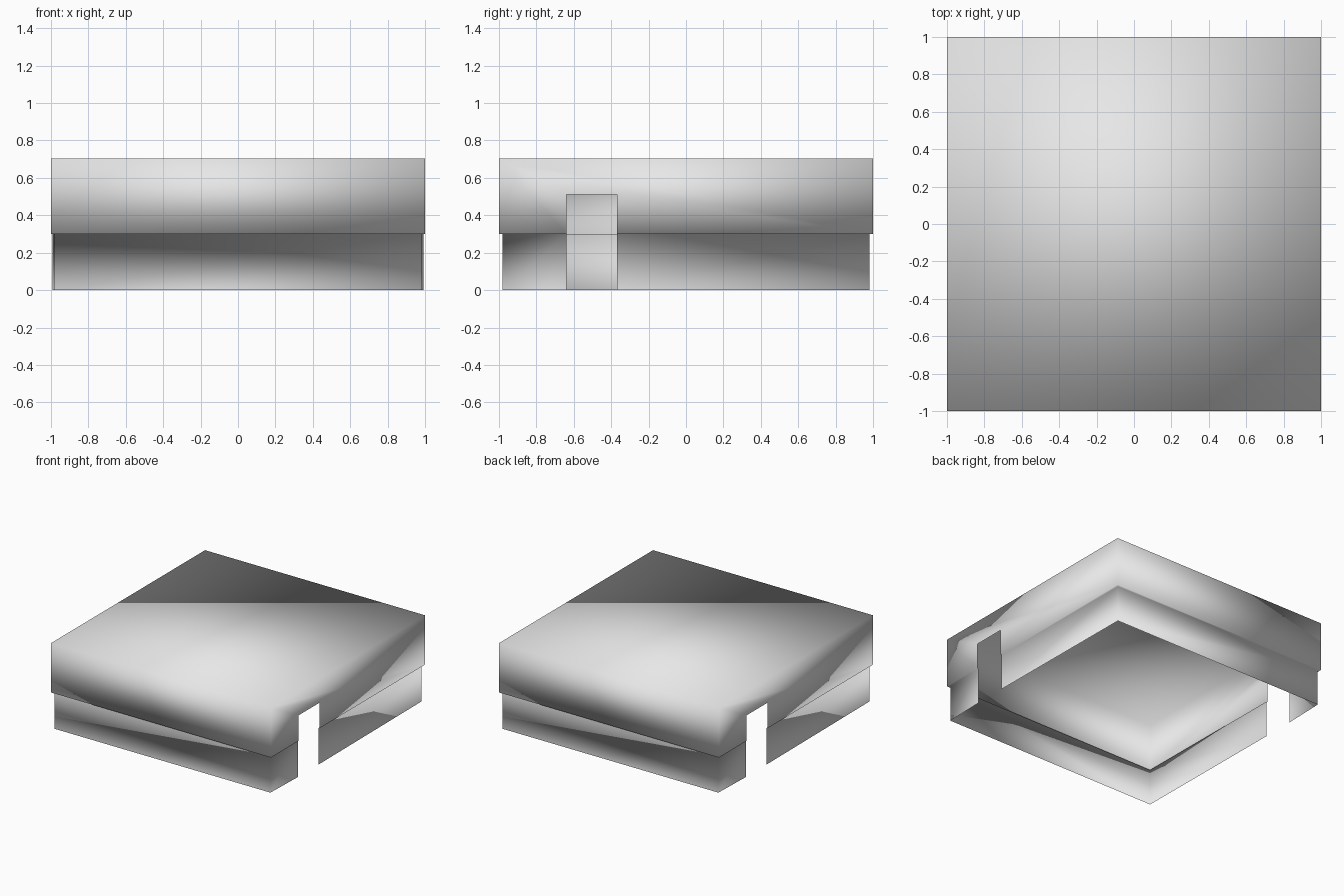
import bpy
import bmesh
from math import pi
from mathutils import Matrix

old = bpy.data.objects.get("Cube")
if old:
    bpy.data.objects.remove(old, do_unlink=True)

# Main levels and plan sizes
TOP, LEDGE, SLOT_TOP = 0.705, 0.30, 0.51
OUT, IN, JAMB = 1.0, 0.982, 0.992
SLOT_A, SLOT_B = -0.64, -0.37

grey = bpy.data.materials.new("plain_grey")
grey.use_nodes = True
colour = (0.8, 0.8, 0.8, 1)
grey.diffuse_color = colour
grey.node_tree.nodes["Principled BSDF"].inputs["Base Color"].default_value = colour

bm = bmesh.new()


def face(*points):
    bm.faces.new([bm.verts.new(p) for p in points])


def strip(lower, upper):
    """Quad between two edges, each running left to right seen from outside."""
    face(lower[0], lower[1], upper[1], upper[0])


def at(z, *plan):
    return [(x, y, z) for x, y in plan]


# Front wall: lower skirt, narrow ledge, upper band
inner = ((-IN, -IN), (IN, -IN))
outer = ((-OUT, -OUT), (OUT, -OUT))
strip(at(0, *inner), at(LEDGE, *inner))
strip(at(LEDGE, *inner), at(LEDGE, *outer))
strip(at(LEDGE, *outer), at(TOP, *outer))

# Side wall skirt and ledge on either side of the open slot
for inner, outer in (
    (((IN, -IN), (JAMB, SLOT_A)), ((OUT, -OUT), (OUT, SLOT_A))),
    (((JAMB, SLOT_B), (IN, IN)), ((OUT, SLOT_B), (OUT, OUT))),
):
    strip(at(0, *inner), at(LEDGE, *inner))
    strip(at(LEDGE, *inner), at(LEDGE, *outer))

# Side upper band with the slot cut out of it
profile = [(-OUT, LEDGE), (SLOT_A, LEDGE), (SLOT_A, SLOT_TOP), (SLOT_B, SLOT_TOP),
           (SLOT_B, LEDGE), (OUT, LEDGE), (OUT, TOP), (-OUT, TOP)]
face(*[(OUT, y, z) for y, z in profile])

# Half of the flat top, split along the diagonal
face(*at(TOP, (OUT, -OUT), (OUT, OUT), (-OUT, OUT)))

# The other half is the same shape turned half way round
copy = bmesh.ops.duplicate(bm, geom=bm.verts[:] + bm.edges[:] + bm.faces[:])
turned = [g for g in copy["geom"] if isinstance(g, bmesh.types.BMVert)]
bmesh.ops.rotate(bm, verts=turned, cent=(0, 0, 0), matrix=Matrix.Rotation(pi, 3, "Z"))
bmesh.ops.remove_doubles(bm, verts=bm.verts[:], dist=0.001)

# Soft shading across the whole shell
for f in bm.faces:
    f.smooth = True

mesh = bpy.data.meshes.new("box_cover")
bm.to_mesh(mesh)
bm.free()
mesh.materials.append(grey)
cover = bpy.data.objects.new("box_cover", mesh)
bpy.context.scene.collection.objects.link(cover)
